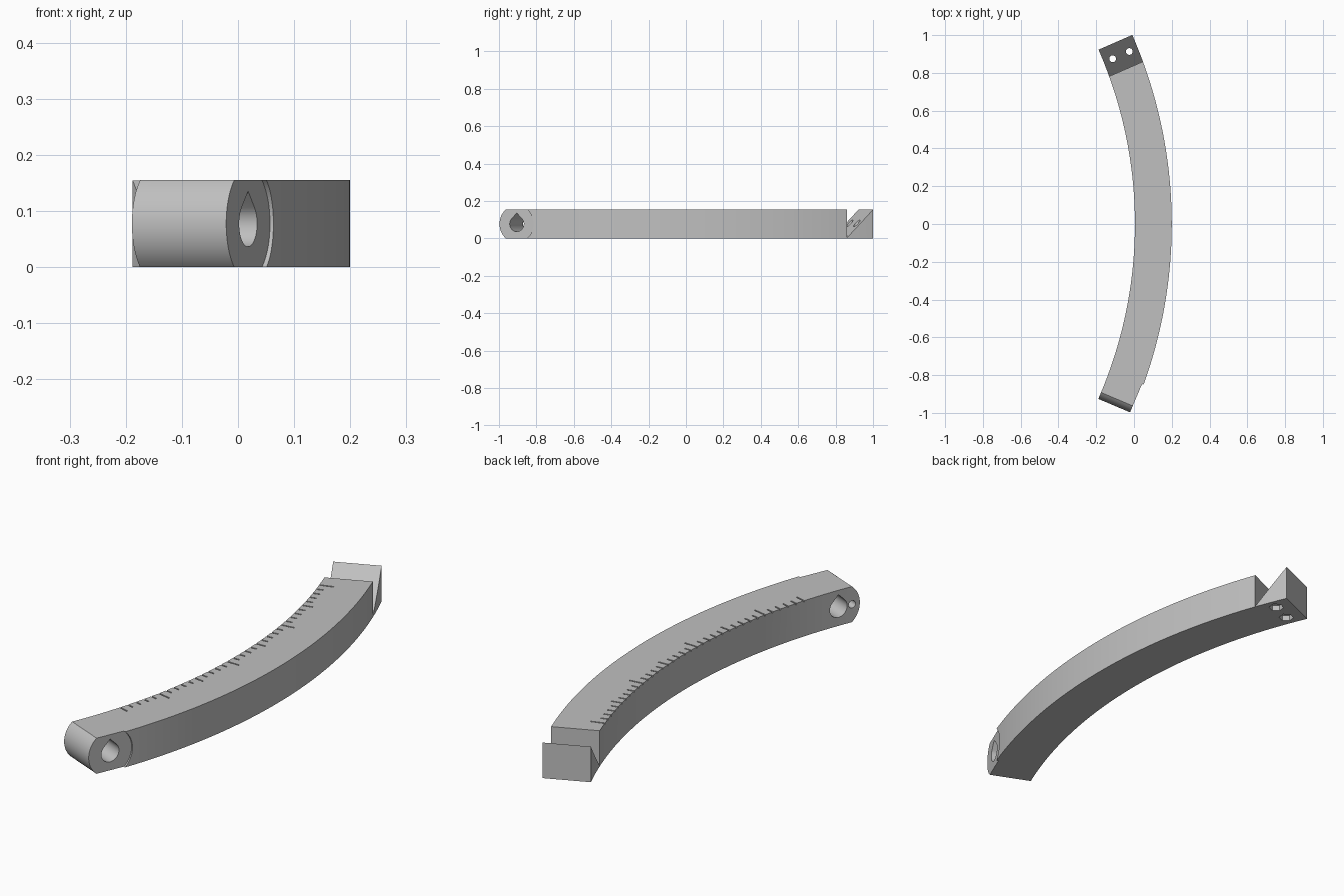
import bpy, bmesh
from math import sin, cos, radians, pi
from mathutils import Matrix, Vector

if "Cube" in bpy.data.objects:
    bpy.data.objects.remove(bpy.data.objects["Cube"])

R_OUT, R_IN, HEIGHT = 2.5, 2.305, 0.155
CENTRE = Vector((-2.3, 0, 0))
UP = Vector((0, 0, 1))

grey = bpy.data.materials.new("plain_grey")
grey.use_nodes = True
COLOUR = (0.53, 0.53, 0.53, 1)
grey.diffuse_color = COLOUR
grey.node_tree.nodes["Principled BSDF"].inputs["Base Color"].default_value = COLOUR


def make_object(name, bm):
    bmesh.ops.recalc_face_normals(bm, faces=bm.faces[:])
    mesh = bpy.data.meshes.new(name)
    bm.to_mesh(mesh)
    bm.free()
    mesh.materials.append(grey)
    obj = bpy.data.objects.new(name, mesh)
    bpy.context.collection.objects.link(obj)
    return obj


def prism(name, points, origin, u, v, w, start, end):
    """Extrude a polygon lying in the u, v plane along w."""
    bm = bmesh.new()
    verts = [bm.verts.new(origin + u * a + v * b + w * start) for a, b in points]
    face = bm.faces.new(verts)
    out = bmesh.ops.extrude_face_region(bm, geom=[face])
    moved = [g for g in out["geom"] if isinstance(g, bmesh.types.BMVert)]
    bmesh.ops.translate(bm, verts=moved, vec=w * (end - start))
    return make_object(name, bm)


def arc(radius, first, last, steps, cx=0, cy=0):
    angles = [radians(first + (last - first) * i / steps) for i in range(steps + 1)]
    return [(cx + radius * cos(a), cy + radius * sin(a)) for a in angles]


def circle(radius, steps, cx=0, cy=0):
    return arc(radius, 0, 360, steps, cx, cy)[:-1]


def cut(target, cutter):
    cutter.hide_render = True
    mod = target.modifiers.new("cut", 'BOOLEAN')
    mod.operation, mod.solver, mod.object = 'DIFFERENCE', 'EXACT', cutter
    bpy.context.view_layer.objects.active = target
    bpy.ops.object.modifier_apply(modifier=mod.name)
    bpy.data.objects.remove(cutter)


# Curved bar
X, Y = Vector((1, 0, 0)), Vector((0, 1, 0))
BACK = 23.6
outline = arc(R_OUT, -25.5, BACK, 56) + arc(R_IN, BACK, -25.5, 56)
bar = prism("curved_bar", outline, CENTRE, X, Y, UP, 0, HEIGHT)

# Rounded front end with a flat disc-shaped seat on the outer side
tilt = radians(23)
pivot = Vector((0.018, -0.905, HEIGHT / 2))
axis = Vector((cos(tilt), -sin(tilt), 0))
along = Vector((-sin(tilt), -cos(tilt), 0))
end_round = arc(0.1, -64, 64, 24) + [(0.4, 0.09), (0.4, -0.09)]
cut(bar, prism("end_round_cutter", end_round, pivot, along, UP, axis, -0.5, 0.2))
seat = arc(0.1, 90, 270, 32) + [(0.3, -0.1), (0.3, 0.1)]
cut(bar, prism("seat_cutter", seat, pivot, along, UP, axis, 0, 0.2))

# Teardrop pivot hole and the small blind hole beside it
teardrop = arc(0.041, 135, 405, 32) + [(0, 0.058)]
cut(bar, prism("teardrop_cutter", teardrop, pivot, along, UP, axis, -0.5, 0.2))
cut(bar, prism("pin_hole_cutter", circle(0.016, 20, 0.064), pivot, along, UP, axis, -0.4, -0.12))

# Notch that leaves a wedge at the back end
turn = radians(BACK)
radial = Vector((cos(turn), sin(turn), 0))
tangent = Vector((-sin(turn), cos(turn), 0))
back_end = CENTRE + radial * (R_IN + R_OUT) / 2
notch = [(-0.152, 0.002), (0.048, 0.203), (-0.152, 0.203)]
cut(bar, prism("notch_cutter", notch, back_end, tangent, UP, radial, -0.3, 0.3))

# Screw holes through the wedge, with hexagonal nut pockets below
for side in (-1, 1):
    spot = back_end - tangent * 0.074 + radial * 0.048 * side
    cut(bar, prism("screw_hole_cutter", circle(0.018, 24), spot, radial, tangent, UP, -0.1, 0.3))
    cut(bar, prism("nut_pocket_cutter", circle(0.031, 6), spot, radial, tangent, UP, -0.1, 0.025))

# Engraved scale along the inner edge, one tick per degree
ticks = bmesh.new()
for degree in range(-17, 19):
    step = degree + 2
    length = 0.06 if step % 10 == 0 else 0.045 if step % 5 == 0 else 0.03
    size = Matrix.Diagonal((length + 0.01, 0.006, 0.02, 1))
    place = (Matrix.Translation(CENTRE) @ Matrix.Rotation(radians(degree), 4, 'Z')
             @ Matrix.Translation((R_IN + (length - 0.01) / 2, 0, HEIGHT + 0.004)))
    bmesh.ops.create_cube(ticks, size=1, matrix=place @ size)
cut(bar, make_object("scale_cutter", ticks))

# Smooth the curves, keep the edges sharp
bpy.ops.object.select_all(action='DESELECT')
bar.select_set(True)
bpy.context.view_layer.objects.active = bar
bpy.ops.object.shade_smooth_by_angle(angle=radians(25))
